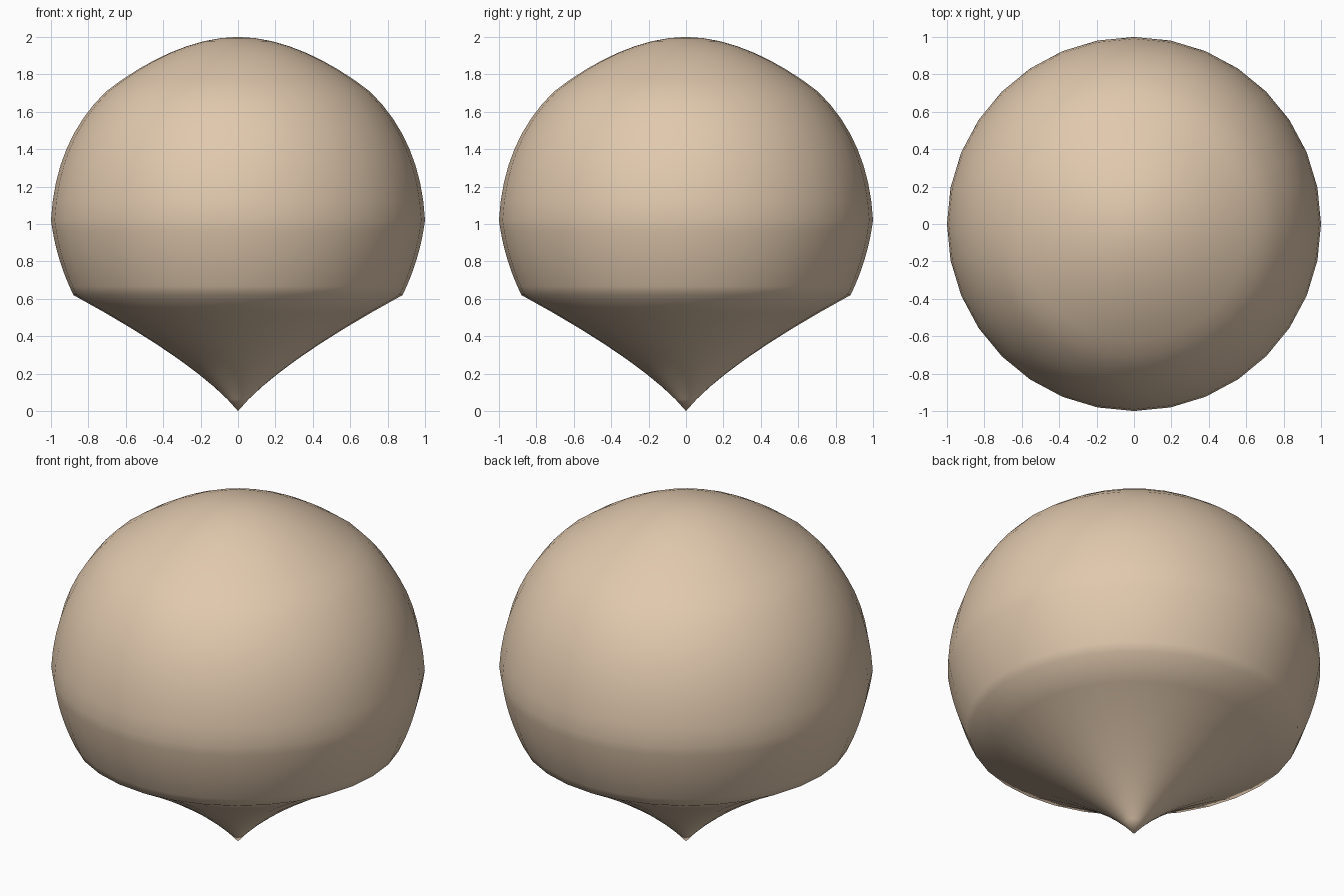
import bpy, bmesh, math
from mathutils import Vector
from mathutils.geometry import interpolate_bezier

if "Cube" in bpy.data.objects:
    bpy.data.objects.remove(bpy.data.objects["Cube"])

# Profile segments (radius, height): knot, handle, handle, knot
segments = [
    ((0, 0), (0.13, 0.16), (0.42, 0.37), (0.88, 0.62)),
    ((0.88, 0.62), (0.94, 0.745), (0.98, 0.87), (1, 1.02)),
    ((1, 1.02), (0.985, 1.30), (0.89, 1.53), (0.707, 1.707)),
    ((0.707, 1.707), (0.50, 1.87), (0.24, 2.0), (0, 2)),
]
STEPS, SIDES = 8, 32

profile = []
for seg in segments:
    pts = interpolate_bezier(*[Vector((r, 0, z)) for r, z in seg], STEPS + 1)
    profile += pts if not profile else pts[1:]

# Lathe the pointed bulb round the vertical axis
bm = bmesh.new()
verts = [bm.verts.new(p) for p in profile]
edges = [bm.edges.new(pair) for pair in zip(verts, verts[1:])]
bmesh.ops.spin(bm, geom=verts + edges, cent=(0, 0, 0), axis=(0, 0, 1),
               angle=math.tau, steps=SIDES, use_merge=False)
bmesh.ops.remove_doubles(bm, verts=bm.verts, dist=0.0005)
bmesh.ops.recalc_face_normals(bm, faces=bm.faces)
for f in bm.faces:
    f.smooth = True

mesh = bpy.data.meshes.new("pointed_bulb")
bm.to_mesh(mesh)
bm.free()
bulb = bpy.data.objects.new("pointed_bulb", mesh)
bpy.context.collection.objects.link(bulb)

# Tan surface
mat = bpy.data.materials.new("tan")
mat.diffuse_color = (0.75, 0.58, 0.42, 1)
mat.use_nodes = True
mat.node_tree.nodes["Principled BSDF"].inputs["Base Color"].default_value = mat.diffuse_color
mesh.materials.append(mat)
